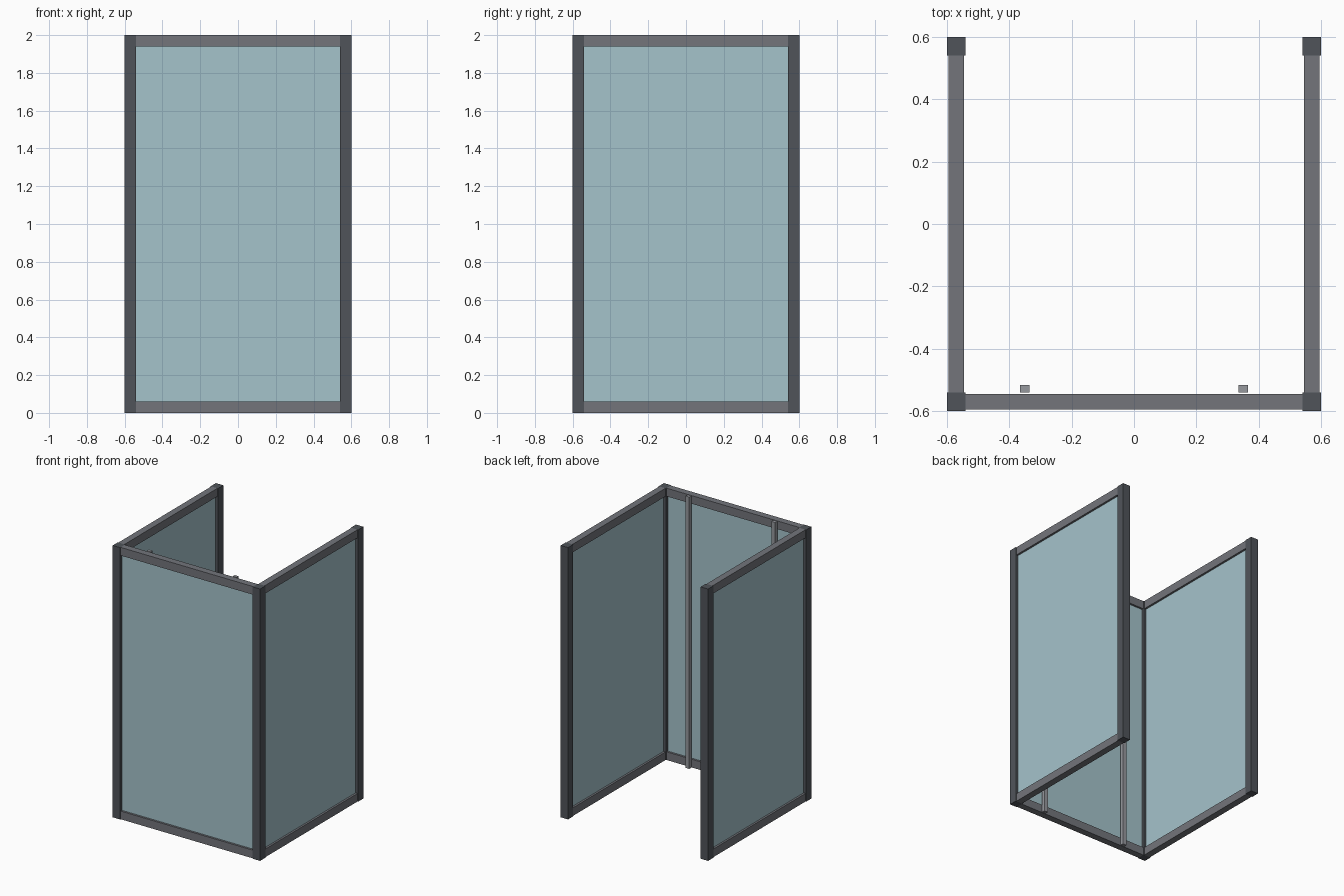
import bpy

if "Cube" in bpy.data.objects:
    bpy.data.objects.remove(bpy.data.objects["Cube"])


def material(name, rgb):
    # sRGB 0-255 to linear
    lin = [((c / 255 + 0.055) / 1.055) ** 2.4 for c in rgb]
    m = bpy.data.materials.new(name)
    m.diffuse_color = (*lin, 1.0)
    m.use_nodes = True
    m.node_tree.nodes["Principled BSDF"].inputs["Base Color"].default_value = m.diffuse_color
    return m


POST = material("dark_grey", (80, 84, 90))
RAIL = material("mid_grey", (115, 117, 123))
GLASS = material("pale_blue_glass", (165, 195, 203))
TRIM = material("light_grey", (150, 152, 158))


def box(name, center, size, mat):
    bpy.ops.mesh.primitive_cube_add(size=1, location=center)
    ob = bpy.context.object
    ob.name = name
    ob.scale = size
    bpy.ops.object.transform_apply(location=False, rotation=False, scale=True)
    ob.data.materials.append(mat)
    return ob


HEIGHT = 2.0
W = 0.06            # post width and rail height
C = 0.6 - W / 2     # centre line of the frame
SPAN = 2 * C - W    # clear distance between posts
RAIL_D = 0.05
GLASS_D = 0.02

# Corner posts
for sx, side in ((-1, "left"), (1, "right")):
    for sy, end in ((-1, "front"), (1, "back")):
        box(f"{end}_{side}_post", (sx * C, sy * C, HEIGHT / 2), (W, W, HEIGHT), POST)

# Three glazed walls; the back stays open
for name, x, y in (("front", 0, -C), ("left", -C, 0), ("right", C, 0)):
    def wall_size(depth, height):
        return (SPAN, depth, height) if name == "front" else (depth, SPAN, height)
    box(f"{name}_bottom_rail", (x, y, W / 2), wall_size(RAIL_D, W), RAIL)
    box(f"{name}_top_rail", (x, y, HEIGHT - W / 2), wall_size(RAIL_D, W), RAIL)
    box(f"{name}_glass", (x, y, HEIGHT / 2), wall_size(GLASS_D, HEIGHT - 2 * W), GLASS)

# Slim uprights just inside the front wall
for sx, side in ((-1, "left"), (1, "right")):
    box(f"{side}_inner_upright", (sx * 0.35, -0.528, HEIGHT / 2), (0.03, 0.024, HEIGHT), TRIM)
